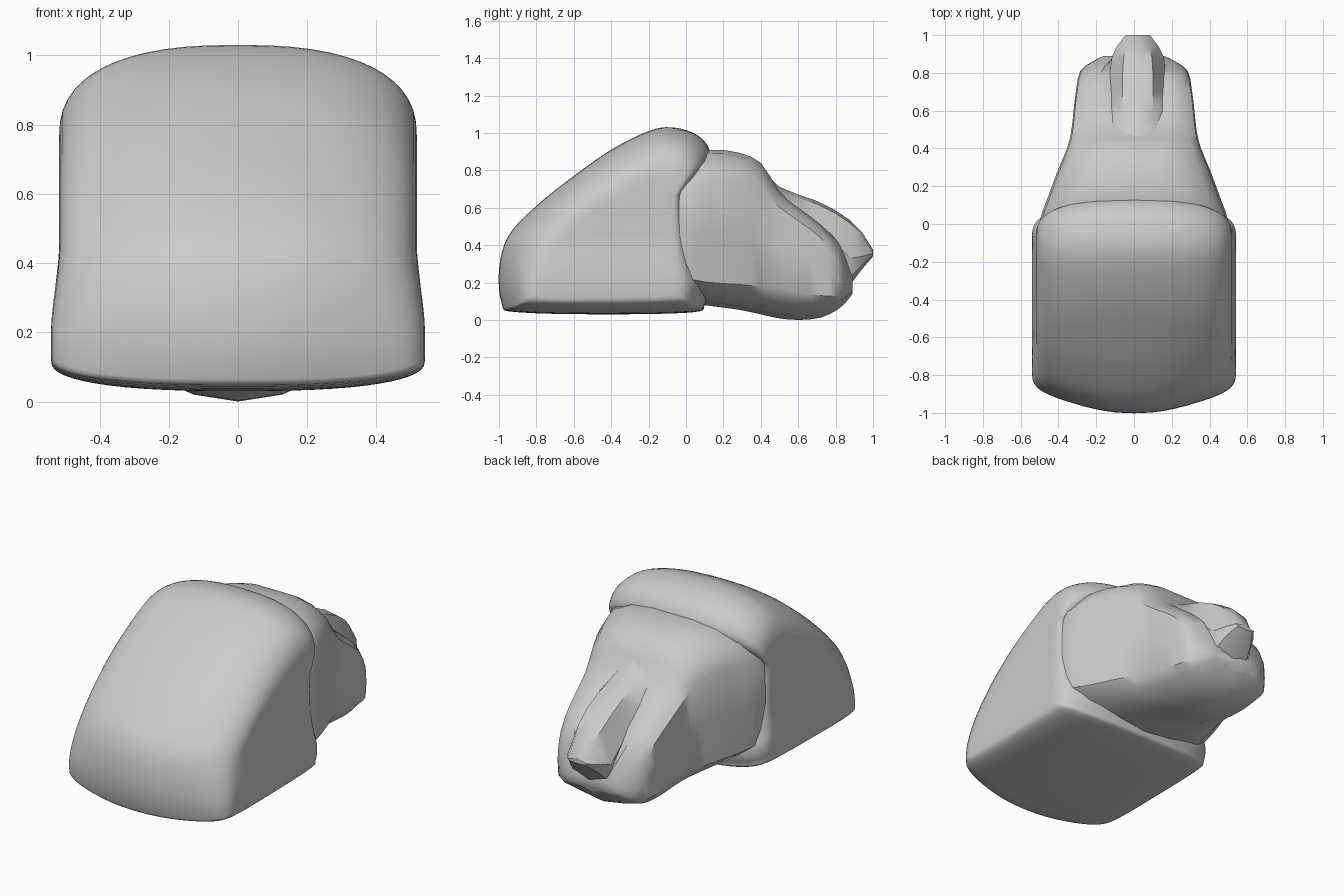
import bpy, bmesh, math
from mathutils import Vector

cube = bpy.data.objects.get("Cube")
if cube:
    bpy.data.objects.remove(cube, do_unlink=True)

grey = bpy.data.materials.new("plain grey")
grey.use_nodes = True
colour = (0.6, 0.6, 0.6, 1)
grey.diffuse_color = colour
grey.node_tree.nodes["Principled BSDF"].inputs["Base Color"].default_value = colour


def smooth_path(points, steps, closed):
    """Catmull-Rom resampling of a list of tuples of any size."""
    pts = [Vector(p) for p in points]
    n = len(pts)
    pick = (lambda i: pts[i % n]) if closed else (lambda i: pts[max(0, min(n - 1, i))])
    out = []
    for i in range(n if closed else n - 1):
        a, b, c, d = (pick(i + k) for k in (-1, 0, 1, 2))
        for s in range(steps):
            t = s / steps
            out.append(b + (c - a) * (t / 2) + (a * 2 - b * 5 + c * 4 - d) * (t * t / 2)
                       + (b * 3 - a - c * 3 + d) * (t ** 3 / 2))
    return out if closed else out + [pts[-1]]


def loft(name, rings, angle):
    """Skin closed rings of equal length and cap both ends."""
    bm = bmesh.new()
    loops = [[bm.verts.new(p) for p in ring] for ring in rings]
    for a, b in zip(loops, loops[1:]):
        for i in range(len(a)):
            j = (i + 1) % len(a)
            bm.faces.new((a[i], a[j], b[j], b[i]))
    bm.faces.new(loops[0])
    bm.faces.new(loops[-1])
    bmesh.ops.recalc_face_normals(bm, faces=bm.faces)
    mesh = bpy.data.meshes.new(name)
    bm.to_mesh(mesh)
    bm.free()
    mesh.materials.append(grey)
    obj = bpy.data.objects.new(name, mesh)
    bpy.context.collection.objects.link(obj)
    bpy.ops.object.select_all(action='DESELECT')
    obj.select_set(True)
    bpy.context.view_layer.objects.active = obj
    bpy.ops.object.shade_smooth_by_angle(angle=math.radians(angle))


# Front shell: middle profile blends into a smaller side profile (y, z)
middle = [(-.91, .042), (-.985, .085), (-1, .27), (-.95, .45), (-.8, .61), (-.6, .77),
          (-.4, .91), (-.2, 1.01), (-.08, 1.03), (.04, 1), (.11, .94), (.13, .87),
          (.08, .79), (.02, .73), (.03, .55), (.08, .3), (.12, .17), (.1, .08),
          (.03, .04), (-.45, .03)]
side = [(-.76, .12), (-.8, .16), (-.76, .25), (-.71, .36), (-.62, .47), (-.49, .58),
        (-.34, .67), (-.2, .74), (-.12, .76), (-.08, .76), (-.06, .74), (-.05, .71),
        (-.06, .67), (-.07, .62), (-.07, .48), (-.07, .3), (-.06, .22), (-.07, .16),
        (-.11, .13), (-.45, .12)]
middle, side = (smooth_path(p, 4, True) for p in (middle, side))
centre = sum(side, Vector((0, 0))) / len(side)


def half_width(z):
    t = max(0, min(1, (.45 - z) / .25))
    return .517 + .023 * t * t * (3 - 2 * t)


def front_push(x, y):
    """Bow the nose so that it runs back towards the corners."""
    return .25 * x * x * max(0, -y - .5) * (1 - x * x / .33)


def shell_ring(across, blend, shrink=0):
    ring = []
    for m, s in zip(middle, side):
        p = m.lerp(s, blend).lerp(centre, shrink)
        x = across * half_width(p.y)
        ring.append((x, p.x + 3 * front_push(x, p.x), p.y))
    return ring


POWER, STEPS = 2 / 2.5, 14
rings = [shell_ring(-1, 1, k) for k in (.9, .6, .3)]
for i in range(-STEPS, STEPS + 1):
    a = i / STEPS * math.pi / 2
    across = math.copysign(abs(math.sin(a)) ** POWER, a)
    rings.append(shell_ring(across, 1 - max(0, math.cos(a)) ** POWER))
rings += [shell_ring(1, 1, k) for k in (.3, .6, .9)]
loft("front_shell", rings, 60)


def mirrored(half, x0, y):
    """Closed ring from a half outline of (x, z), first and last on the centre."""
    return [(x0 + x, y, z) for x, z in half] + [(x0 - x, y, z) for x, z in half[-2:0:-1]]


# Rear body: y, half width, top z, inner shoulder z, shoulder z, lower edge z, keel z
stations = [(-.16, .5, .8, .78, .68, .23, .1), (0, .503, .88, .85, .72, .22, .09),
            (.13, .46, .91, .89, .74, .2, .075), (.28, .405, .895, .875, .73, .19, .055),
            (.4, .355, .84, .82, .69, .18, .03), (.49, .332, .7, .69, .61, .17, .01),
            (.6, .32, .585, .6, .53, .15, 0), (.72, .305, .49, .51, .44, .13, .012),
            (.81, .285, .39, .42, .31, .13, .055), (.86, .22, .29, .32, .23, .15, .1),
            (.89, .16, .22, .24, .2, .17, .14)]
rings = []
for y, w, top, inner, shoulder, low, keel in smooth_path(stations, 2, False):
    outline = [(0, top), (min(.13, w * .6), top), (w * .6, inner),
               (w * .86, inner * .6 + shoulder * .4), (w * .98, shoulder),
               (w, (shoulder + low) / 2), (w * .98, low),
               (w * .83, low * .55 + keel * .45), (w * .4, keel + .02), (0, keel)]
    rings.append(mirrored(outline, 0, y))
loft("rear_body", rings, 36)

# Rear crest: y, half width of the ridge, top z, wall foot z, underside z
stations = [(.4, .06, .8, .76, .5), (.5, .075, .705, .67, .4), (.6, .08, .665, .57, .3),
            (.7, .08, .63, .49, .2), (.8, .08, .58, .41, .15), (.88, .075, .525, .33, .19),
            (.94, .06, .465, .34, .27), (1, .035, .37, .355, .34)]
rings = []
for y, w, top, foot, under in stations:
    outline = [(0, top + .006), (w, top - .01), (w * 1.85, foot),
               (w * 1.5, foot * .3 + under * .7), (0, under)]
    rings.append(mirrored(outline, .02, y))
loft("rear_crest", rings, 30)
